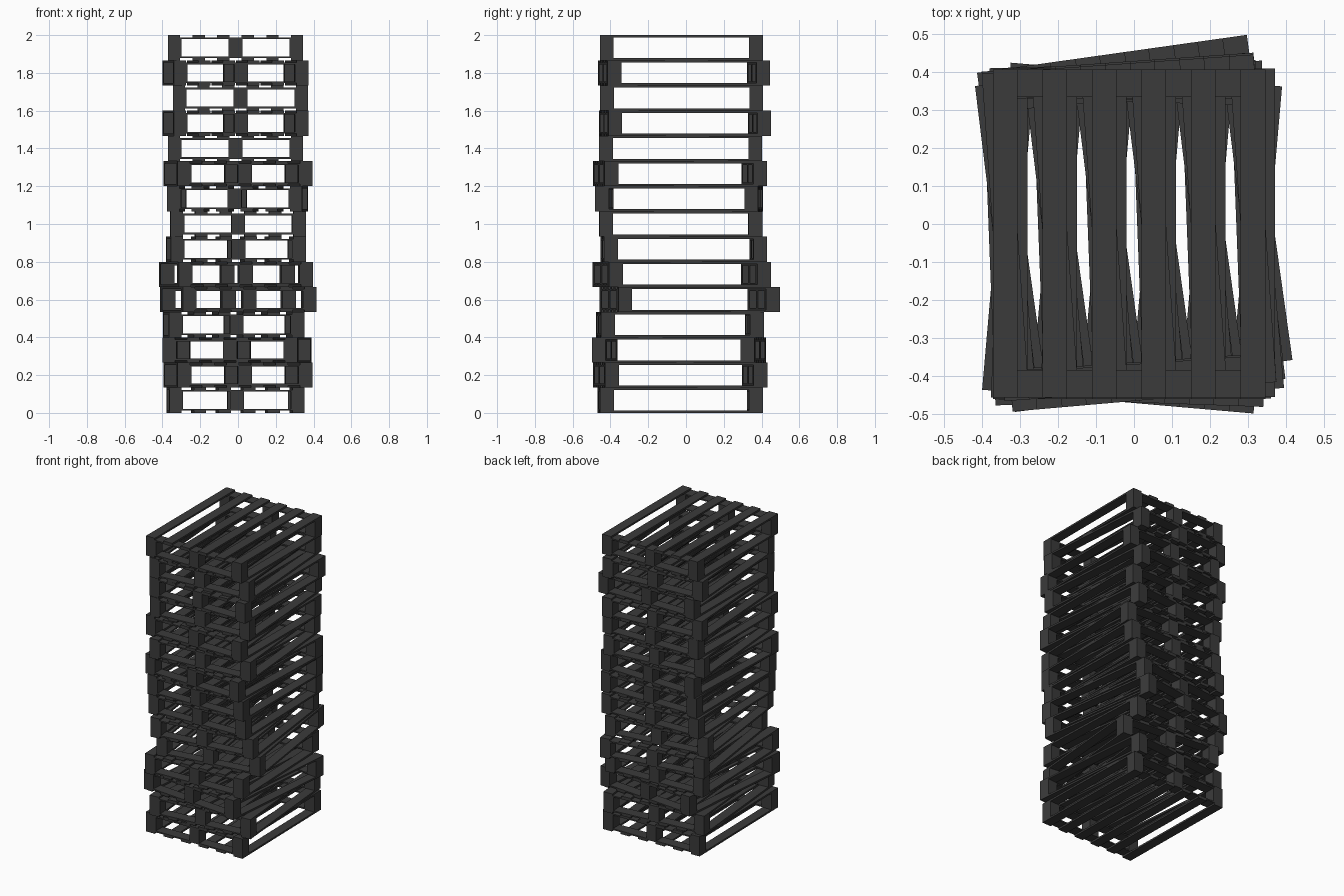
import bpy, bmesh
from math import radians
from mathutils import Matrix

cube = bpy.data.objects.get("Cube")
if cube:
    bpy.data.objects.remove(cube, do_unlink=True)

WIDTH, LENGTH, HEIGHT = 0.716, 0.863, 2 / 15
SLATS = 6
SLAT_W = WIDTH / (2 * SLATS - 1)
SLAT_T, BAR_T, BLOCK = 0.012, 0.009, 0.073

mat = bpy.data.materials.new("dark_grey")
mat.use_nodes = True
colour = (0.043, 0.043, 0.043, 1)
mat.diffuse_color = colour
mat.node_tree.nodes["Principled BSDF"].inputs["Base Color"].default_value = colour


def box(bm, centre, size):
    bmesh.ops.create_cube(bm, size=1, matrix=Matrix.Translation(centre) @ Matrix.Diagonal((*size, 1)))


def pallet_mesh():
    bm = bmesh.new()
    end_y = (LENGTH - BLOCK) / 2
    for side in (-1, 1):
        # Deck slats, upper and lower
        z = side * (HEIGHT - SLAT_T) / 2
        for i in range(SLATS):
            x = (2 * i - SLATS + 1) * SLAT_W
            box(bm, (x, 0, z), (SLAT_W, LENGTH, SLAT_T))
        # Cross bars under the slats at both ends
        z = side * (HEIGHT / 2 - SLAT_T - BAR_T / 2)
        for end in (-1, 1):
            box(bm, (0, end * end_y, z), (WIDTH, BLOCK, BAR_T))
    # Spacer blocks at both ends
    block_h = HEIGHT - 2 * (SLAT_T + BAR_T)
    for end in (-1, 1):
        for column in (-1, 0, 1):
            x = column * (WIDTH - BLOCK) / 2
            box(bm, (x, end * end_y, 0), (BLOCK, BLOCK, block_h))
    mesh = bpy.data.meshes.new("pallet")
    bm.to_mesh(mesh)
    bm.free()
    mesh.materials.append(mat)
    return mesh


# Offset x, offset y and turn in degrees, bottom to top
STACK = [
    (-0.013, -0.030, 1), (0, -0.030, 5), (-0.005, -0.037, -5),
    (-0.023, -0.032, 2.2), (0.002, 0.020, 8), (-0.010, -0.022, 7),
    (-0.010, -0.012, 1.6), (0, -0.028, 0.2), (-0.003, -0.037, -2),
    (0, -0.032, 5), (-0.013, -0.028, 0), (-0.013, -0.005, 4),
    (0.013, -0.023, 0), (-0.013, -0.010, 4), (-0.013, -0.025, 0),
]

mesh = pallet_mesh()
for level, (x, y, turn) in enumerate(STACK):
    pallet = bpy.data.objects.new(f"pallet_{level + 1}", mesh)
    pallet.location = (x, y, (level + 0.5) * HEIGHT)
    pallet.rotation_euler.z = radians(turn)
    bpy.context.collection.objects.link(pallet)
